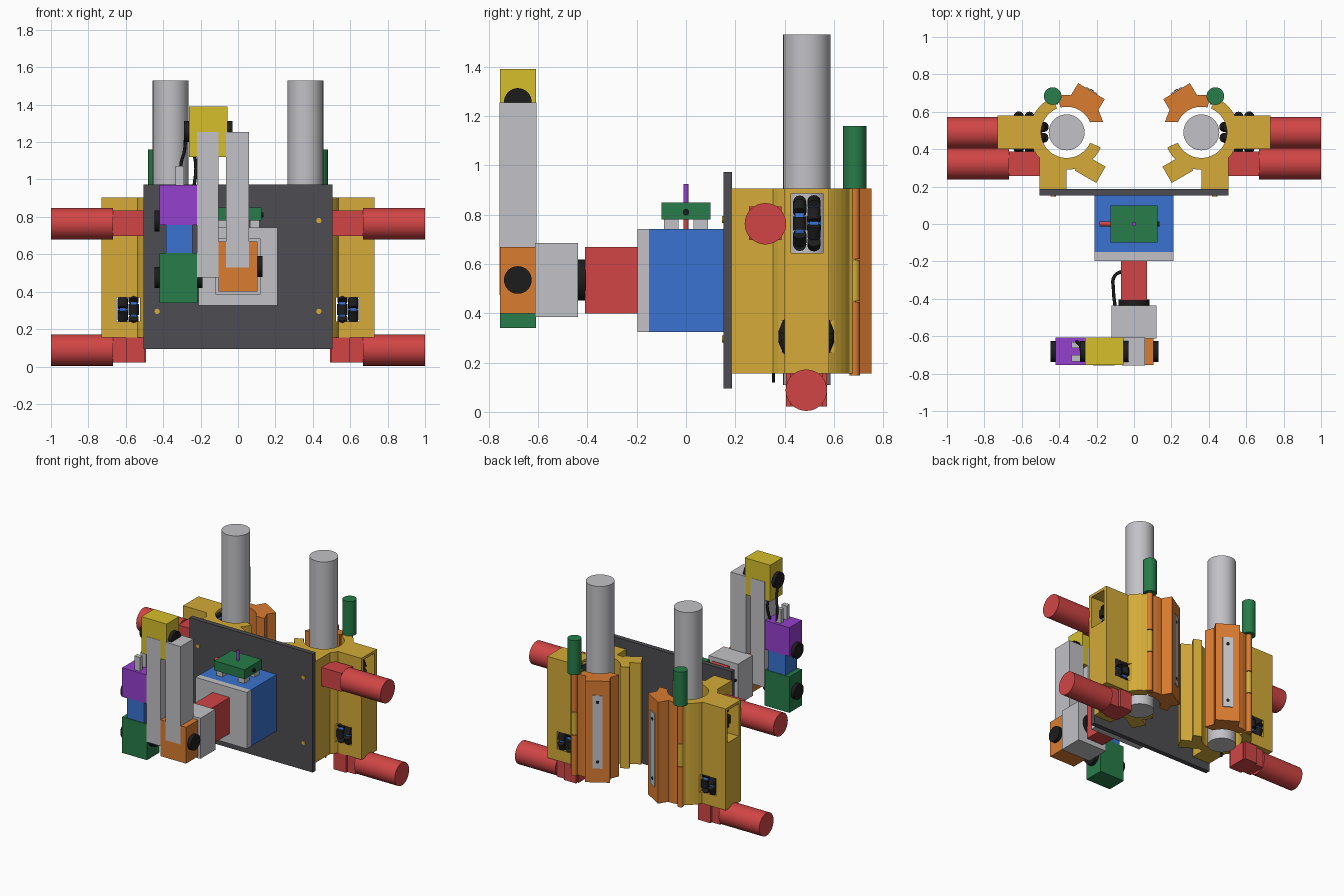
import bpy, bmesh
from math import cos, sin, pi, radians
from mathutils import Matrix, Vector

if "Cube" in bpy.data.objects:
    bpy.data.objects.remove(bpy.data.objects["Cube"])


def material(name, *rgb):
    m = bpy.data.materials.new(name)
    m.use_nodes = True
    m.diffuse_color = (*rgb, 1)
    m.node_tree.nodes["Principled BSDF"].inputs["Base Color"].default_value = (*rgb, 1)
    return m


GOLD = material("gold", .66, .41, .04)
RED = material("red", .64, .06, .06)
ORANGE = material("orange", .70, .2, .03)
BLUE = material("blue", .042, .17, .63)
GREEN = material("green", .02, .2, .065)
PURPLE = material("purple", .30, .05, .62)
LIGHT = material("light grey", .54, .54, .57)
DARK = material("dark grey", .075, .075, .085)
BLACK = material("black", .012, .012, .012)
YELLOW = material("yellow", .66, .52, .025)

X, Y, Z = Vector((1, 0, 0)), Vector((0, 1, 0)), Vector((0, 0, 1))
CX, CY = .36, .49          # pole axis
Z0, Z1 = .155, .905        # clamp bottom and top


def finish(name, bm, mat, mirror=False, smooth=False):
    bmesh.ops.recalc_face_normals(bm, faces=bm.faces)
    me = bpy.data.meshes.new(name)
    bm.to_mesh(me)
    bm.free()
    me.materials.append(mat)
    ob = bpy.data.objects.new(name, me)
    bpy.context.collection.objects.link(ob)
    if mirror:
        ob.modifiers.new("mirror", 'MIRROR').use_mirror_merge = False
    if smooth:
        bpy.ops.object.select_all(action='DESELECT')
        ob.select_set(True)
        bpy.context.view_layer.objects.active = ob
        bpy.ops.object.shade_smooth_by_angle(angle=radians(35))
    return ob


def box(name, mat, x, y, z, mirror=False):
    bm = bmesh.new()
    size = Matrix.Diagonal((x[1] - x[0], y[1] - y[0], z[1] - z[0], 1))
    mid = Vector((sum(x), sum(y), sum(z))) / 2
    bmesh.ops.create_cube(bm, size=1, matrix=Matrix.Translation(mid) @ size)
    return finish(name, bm, mat, mirror)


def add_cyl(bm, centre, axis, r, length, n=32):
    turn = Z.rotation_difference(axis).to_matrix().to_4x4()
    bmesh.ops.create_cone(bm, cap_ends=True, segments=n, radius1=r, radius2=r, depth=length,
                          matrix=Matrix.Translation(centre) @ turn)


def cyl(name, mat, a, b, r, mirror=False, n=32):
    a, b = Vector(a), Vector(b)
    bm = bmesh.new()
    add_cyl(bm, (a + b) / 2, (b - a).normalized(), r, (b - a).length, n)
    return finish(name, bm, mat, mirror, True)


def prism(name, mat, pts, z0=Z0, z1=Z1):
    """Upright prism; outline is measured outward from the pole axis, mirrored."""
    bm = bmesh.new()
    f = bm.faces.new([bm.verts.new((CX + u, CY + v, z0)) for u, v in pts])
    top = bmesh.ops.extrude_face_region(bm, geom=[f])["geom"]
    bmesh.ops.translate(bm, vec=Z * (z1 - z0), verts=[g for g in top if isinstance(g, bmesh.types.BMVert)])
    return finish(name, bm, mat, True)


def arc(a0, a1, r0, r1, n):
    ang = [radians(a0 + (a1 - a0) * i / n) for i in range(n + 1)]
    return [(r1 * cos(a), r1 * sin(a)) for a in ang] + [(r0 * cos(a), r0 * sin(a)) for a in reversed(ang)]


def tab(deg, r0, r1, w0, w1):
    d, t = (cos(radians(deg)), sin(radians(deg))), (-sin(radians(deg)), cos(radians(deg)))
    return [(d[0] * r + t[0] * w, d[1] * r + t[1] * w) for r, w in ((r0, w0), (r1, w0), (r1, w1), (r0, w1))]


def cut(ob, cutters):
    """Subtract the cutters and keep only the mirror modifier."""
    mirror = ob.modifiers[0]
    mirror.show_viewport = False
    for c in cutters:
        m = ob.modifiers.new("cut", 'BOOLEAN')
        m.operation, m.object, m.solver = 'DIFFERENCE', c, 'EXACT'
    dg = bpy.context.evaluated_depsgraph_get()
    me = bpy.data.meshes.new_from_object(ob.evaluated_get(dg))
    ob.modifiers.clear()
    ob.data = me
    ob.modifiers.new("mirror", 'MIRROR').use_mirror_merge = False


def omni_wheel(name, centre, axis, side):
    """Two hubs side by side, each ringed with small rollers."""
    hubs, rollers = bmesh.new(), bmesh.new()
    for k, off in enumerate((-.029, .029)):
        c = Vector(centre) + axis * off
        add_cyl(hubs, c, axis, .088, .036, 24)
        add_cyl(hubs, c, axis, .03, .056, 16)
        for i in range(8):
            a = (i + k / 2) * pi / 4
            radial = side * cos(a) + Z * sin(a)
            add_cyl(rollers, c + radial * .086, axis.cross(radial), .027, .052, 12)
    finish(name + "_hubs", hubs, BLUE, True, True)
    finish(name + "_rollers", rollers, BLACK, True, True)


def cable(name, pts, r=.009):
    cu = bpy.data.curves.new(name, 'CURVE')
    cu.dimensions, cu.bevel_depth, cu.bevel_resolution = '3D', r, 2
    sp = cu.splines.new('BEZIER')
    sp.bezier_points.add(len(pts) - 1)
    for p, co in zip(sp.bezier_points, pts):
        p.co = co
        p.handle_left_type = p.handle_right_type = 'AUTO'
    cu.materials.append(BLACK)
    bpy.context.collection.objects.link(bpy.data.objects.new(name, cu))


# Mounting plate with its screws
box("mounting_plate", DARK, (-.505, .505), (.152, .187), (.095, .972))
for i, z in enumerate((.295, .78)):
    cyl(f"plate_screw_{i}", GOLD, (.432, .147, z), (.432, .192, z), .014, True, 16)

# Poles and gold clamp housings with wheel slots
cyl("pole", LIGHT, (CX, CY, .11), (CX, CY, 1.53), .096, True, 40)
slots = [box("wheel_slot_outer", DARK, (.45, .8), (.425, .555), (.645, .885)),
         box("wheel_slot_cross", DARK, (.525, .65), (.25, .75), (.24, .37))]
housing = box("housing_box", GOLD, (.51, .73), (.4, .58), (Z0, Z1), True)
ring = prism("housing_ring", GOLD, arc(68, -156, .137, .2, 28))
cut(housing, slots)
cut(ring, slots)
for s in slots:
    bpy.data.objects.remove(s)
prism("housing_foot", GOLD, [(0, -.305), (.145, -.305), (.145, -.13), (0, -.15)])
prism("housing_flange", GOLD, tab(210, .14, .272, .055, .155))

# Hinged orange jaws
prism("jaw_shell", ORANGE, arc(76, 157, .137, .2, 10))
prism("jaw_block", ORANGE, tab(121, .17, .257, -.083, .083))
prism("jaw_lip", ORANGE, [(-.125, .055), (-.195, .055), (-.17, .12), (-.1, .1)])
prism("jaw_plate", LIGHT, tab(121, .25, .263, -.034, .034), .26, .8)
for i, z in enumerate((.31, .75)):
    d = Vector((cos(radians(121)), sin(radians(121)), 0))
    p = Vector((CX, CY, z))
    cyl(f"jaw_plate_screw_{i}", BLACK, p + d * .255, p + d * .266, .011, True, 12)

# Hinges and their motors
HX, HY = .435, .684
prism("hinge_web", GOLD, [(.045, .15), (.11, .15), (.09, .195), (.06, .195)])
for n, m, z0, z1 in (("lower", ORANGE, .148, .445), ("middle", GOLD, .45, .615), ("upper", ORANGE, .62, .905)):
    cyl("hinge_knuckle_" + n, m, (HX, HY, z0), (HX, HY, z1), .021, True, 20)
cyl("hinge_motor", GREEN, (HX, HY, .905), (HX, HY, 1.16), .047, True)

# Omni wheels
omni_wheel("climbing_wheel", (.57, .49, .765), Y, X)
omni_wheel("turning_wheel", (.587, .488, .305), X, Y)

# Drive motors with gearboxes
for n, y, z, x0 in (("upper", .322, .763, .5), ("lower", .488, .088, .492)):
    cyl(n + "_motor", RED, (.668, y, z), (1, y, z), .084, True)
    box(n + "_gearbox", RED, (x0, .668), (y - .066, y + .066), (z - .066, z + .07), True)
box("lower_motor_bracket", RED, (.5, .6), (.405, .572), (.022, .155), True)
cyl("sensor_pin", BLACK, (.47, .355, .12), (.47, .355, .16), .006, True, 8)

# Base unit and sensor box
box("base_unit", BLUE, (-.21, .21), (-.15, .152), (.325, .742))
box("base_cover", LIGHT, (-.21, .21), (-.197, -.15), (.325, .742))
box("sensor_box", GREEN, (-.125, .125), (-.1, .1), (.78, .85))
for i, y in enumerate((-.06, .06)):
    box(f"sensor_feet_{i}", LIGHT, (.065, .115), (y - .03, y + .03), (.742, .78), True)
cyl("sensor_antenna", PURPLE, (0, 0, .85), (0, 0, .925), .011, n=16)
cyl("sensor_stem", RED, (0, 0, .742), (0, 0, .78), .011, n=16)
cyl("sensor_plug", RED, (-.185, 0, .81), (-.12, 0, .81), .013, n=16)
cyl("sensor_socket", BLACK, (.12, 0, .81), (.137, 0, .81), .013, n=16)

# Arm shoulder
box("shoulder_motor", RED, (-.07, .07), (-.41, -.197), (.4, .668))
cyl("shoulder_disc", BLACK, (0, -.44, .535), (0, -.405, .535), .083)
box("shoulder_block", LIGHT, (-.12, .12), (-.612, -.437), (.385, .685))
cable("shoulder_cable", [(-.06, -.25, .6), (-.105, -.28, .6), (-.11, -.35, .58), (-.1, -.45, .56)])


def joint(name, mat, x, z, zd, caps=(1, 1)):
    """Boxed servo with black discs on its sides."""
    box(name, mat, x, (-.755, -.608), z)
    for on, side, at in zip(caps, ("right", "left"), (x[0] - .027, x[1])):
        if on:
            cyl(f"{name}_{side}_disc", BLACK, (at, -.682, zd), (at + .027, -.682, zd), .056)


# Arm joints and links
joint("elbow_lower", ORANGE, (-.105, .103), (.4, .668), .535)
joint("elbow_upper", YELLOW, (-.263, -.056), (1.12, 1.39), 1.257)
box("link_right", LIGHT, (-.22, -.105), (-.757, -.606), (.475, 1.255))
box("link_left", LIGHT, (-.065, .06), (-.757, -.606), (.53, 1.255))

# Wrist and gripper
joint("wrist_lower", GREEN, (-.42, -.217), (.34, .606), .475)
box("wrist_link", BLUE, (-.385, -.243), (-.75, -.612), (.606, .757))
joint("wrist_upper", PURPLE, (-.42, -.22), (.757, .97), .778)
for i, y in enumerate((-.717, -.647)):
    box(f"gripper_finger_{i}", LIGHT, (-.335, -.29), (y - .017, y + .017), (.96, 1.072))
cable("wrist_cable_outer", [(-.28, -.68, 1.23), (-.287, -.65, 1.15), (-.305, -.63, 1.08), (-.3, -.64, .96)])
cable("wrist_cable_inner", [(-.235, -.64, 1.14), (-.225, -.63, 1.07), (-.235, -.65, .96)])
